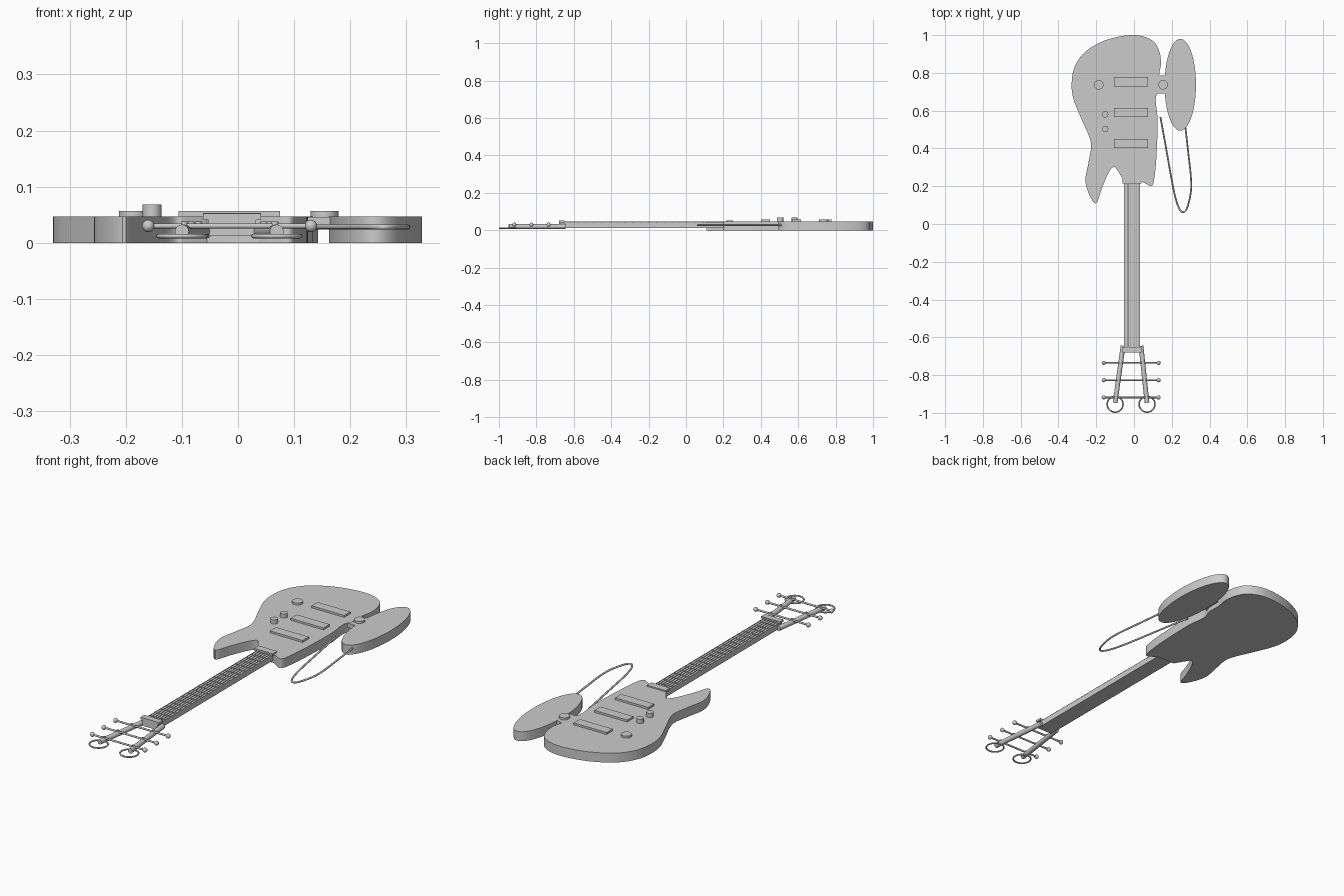
import bpy, bmesh, math
from mathutils import Vector

if "Cube" in bpy.data.objects:
    bpy.data.objects.remove(bpy.data.objects["Cube"])

grey = bpy.data.materials.new("light grey")
grey.diffuse_color = (0.6, 0.6, 0.6, 1)
grey.use_nodes = True
grey.node_tree.nodes["Principled BSDF"].inputs["Base Color"].default_value = grey.diffuse_color


def finish(bm, name, smooth=True):
    bmesh.ops.recalc_face_normals(bm, faces=bm.faces)
    me = bpy.data.meshes.new(name)
    bm.to_mesh(me)
    bm.free()
    me.materials.append(grey)
    ob = bpy.data.objects.new(name, me)
    bpy.context.collection.objects.link(ob)
    if smooth:
        bpy.ops.object.select_all(action='DESELECT')
        ob.select_set(True)
        bpy.context.view_layer.objects.active = ob
        bpy.ops.object.shade_smooth_by_angle(angle=math.radians(35))
    return ob


def slab(name, outline, z0, z1):
    bm = bmesh.new()
    face = bm.faces.new([bm.verts.new((x, y, z0)) for x, y in outline])
    ext = bmesh.ops.extrude_face_region(bm, geom=[face])
    verts = [v for v in ext['geom'] if isinstance(v, bmesh.types.BMVert)]
    bmesh.ops.translate(bm, verts=verts, vec=(0, 0, z1 - z0))
    return finish(bm, name)


def box(name, x0, x1, y0, y1, z0, z1):
    return slab(name, [(x0, y0), (x1, y0), (x1, y1), (x0, y1)], z0, z1)


def ellipse(cx, cy, rx, ry, n):
    return [(cx + rx * math.cos(2 * math.pi * i / n),
             cy + ry * math.sin(2 * math.pi * i / n)) for i in range(n)]


def rod(name, a, b, r, n=16):
    a, b = Vector(a), Vector(b)
    bm = bmesh.new()
    bmesh.ops.create_cone(bm, cap_ends=True, segments=n, radius1=r, radius2=r,
                          depth=(b - a).length)
    bm.transform((b - a).to_track_quat('Z', 'Y').to_matrix().to_4x4())
    bmesh.ops.translate(bm, verts=bm.verts, vec=(a + b) / 2)
    return finish(bm, name)


def ball(name, c, r):
    bm = bmesh.new()
    bmesh.ops.create_uvsphere(bm, u_segments=16, v_segments=10, radius=r)
    bmesh.ops.translate(bm, verts=bm.verts, vec=c)
    return finish(bm, name)


def spline(pts, steps=6):
    """Smooth open curve through the points."""
    out = []
    p = [Vector(q) for q in pts]
    p = [2 * p[0] - p[1]] + p + [2 * p[-1] - p[-2]]
    for i in range(1, len(p) - 2):
        a, b, c, d = p[i - 1:i + 3]
        for k in range(steps):
            t = k / steps
            out.append(tuple(0.5 * (2 * b + (c - a) * t + (2 * a - 5 * b + 4 * c - d) * t * t
                                    + (3 * b - a - 3 * c + d) * t ** 3)))
    out.append(tuple(p[-2]))
    return out


def tube(name, pts, r, cyclic=False):
    cu = bpy.data.curves.new(name, 'CURVE')
    cu.dimensions = '3D'
    cu.bevel_depth = r
    cu.bevel_resolution = 2
    cu.use_fill_caps = True
    sp = cu.splines.new('POLY')
    sp.points.add(len(pts) - 1)
    for q, co in zip(sp.points, pts):
        q.co = (*co, 1)
    sp.use_cyclic_u = cyclic
    cu.materials.append(grey)
    ob = bpy.data.objects.new(name, cu)
    bpy.context.collection.objects.link(ob)
    return ob


# Body: one smooth outline, with a flat heel where the neck enters
body = spline([(0.035, 0.23), (0.06, 0.215), (0.095, 0.203), (0.11, 0.26), (0.12, 0.38),
               (0.125, 0.55), (0.115, 0.66), (0.132, 0.72), (0.133, 0.79), (0.143, 0.85),
               (0.135, 0.91), (0.11, 0.96), (0.06, 0.99), (0, 1.0), (-0.08, 0.992),
               (-0.17, 0.965), (-0.26, 0.91), (-0.315, 0.83), (-0.33, 0.74), (-0.32, 0.66),
               (-0.28, 0.56), (-0.24, 0.47), (-0.227, 0.41), (-0.242, 0.32), (-0.257, 0.23),
               (-0.235, 0.15), (-0.2, 0.11), (-0.17, 0.19), (-0.135, 0.27),
               (-0.107, 0.303), (-0.085, 0.28), (-0.055, 0.23)])
slab("body", body, 0, 0.047)

# Oval side wing and the bar that carries it
slab("side_wing", ellipse(0.245, 0.737, 0.083, 0.243, 64), 0, 0.047)
box("wing_bridge", 0.11, 0.19, 0.69, 0.785, 0.024, 0.046)

# Pickups and knobs
for i, y in enumerate((0.753, 0.59, 0.426)):
    box(f"pickup_{i + 1}", -0.106, 0.075, y - 0.024, y + 0.024, 0.046, 0.057)
for name, x, y, r, top in (("disc_left", -0.187, 0.737, 0.025, 0.057),
                           ("disc_right", 0.154, 0.737, 0.025, 0.057),
                           ("knob_upper", -0.153, 0.58, 0.017, 0.068),
                           ("knob_lower", -0.153, 0.503, 0.017, 0.068)):
    slab(name, ellipse(x, y, r, r, 32), 0.045, top)

# Neck with nut plates, frets and strings
box("neck", -0.053, 0.032, -0.68, 0.25, 0.012, 0.041)
box("head_nut", -0.062, 0.041, -0.68, -0.65, 0.041, 0.052)
box("body_nut", -0.062, 0.041, 0.215, 0.25, 0.041, 0.053)
for i in range(20):
    y = -0.62 + 0.042 * i
    box(f"fret_{i + 1}", -0.053, 0.032, y - 0.002, y + 0.002, 0.04, 0.043)
for i in range(6):
    x = -0.046 + 0.0142 * i
    rod(f"string_{i + 1}", (x, -0.66, 0.046), (x, 0.23, 0.046), 0.0016, 6)

# Forked head: prongs, end rings and tuning posts
for side, x0, x1 in (("left", -0.058, -0.1), ("right", 0.037, 0.069)):
    rod(f"prong_{side}", (x0, -0.645, 0.02), (x1, -0.947, 0.02), 0.0125)
    ring = [(x, y, 0.012) for x, y in ellipse(x1, -0.954, 0.042, 0.042, 40)]
    tube(f"end_ring_{side}", ring, 0.004, True)
    for i, y in enumerate((-0.735, -0.827, -0.918)):
        t = (-0.645 - y) / 0.302
        x = x0 + (x1 - x0) * t
        rod(f"tuner_post_{side}_{i + 1}", (x, y, 0.01), (x, y, 0.038), 0.006, 12)

# Tuner cross rods with ball ends
for i, y in enumerate((-0.735, -0.827, -0.918)):
    rod(f"tuner_rod_{i + 1}", (-0.16, y, 0.03), (0.13, y, 0.03), 0.0045, 12)
    for s, x in (("left", -0.16), ("right", 0.13)):
        ball(f"tuner_ball_{s}_{i + 1}", (x, y, 0.03), 0.011)

# Wire loop hanging from the wing
loop = spline([(0.14, 0.566, 0.028), (0.17, 0.4, 0.028), (0.202, 0.22, 0.028),
               (0.222, 0.13, 0.028), (0.242, 0.078, 0.028), (0.262, 0.062, 0.028),
               (0.283, 0.09, 0.028), (0.301, 0.17, 0.028), (0.301, 0.25, 0.028),
               (0.288, 0.37, 0.028), (0.27, 0.53, 0.028)])
tube("wire_loop", loop, 0.0045)
